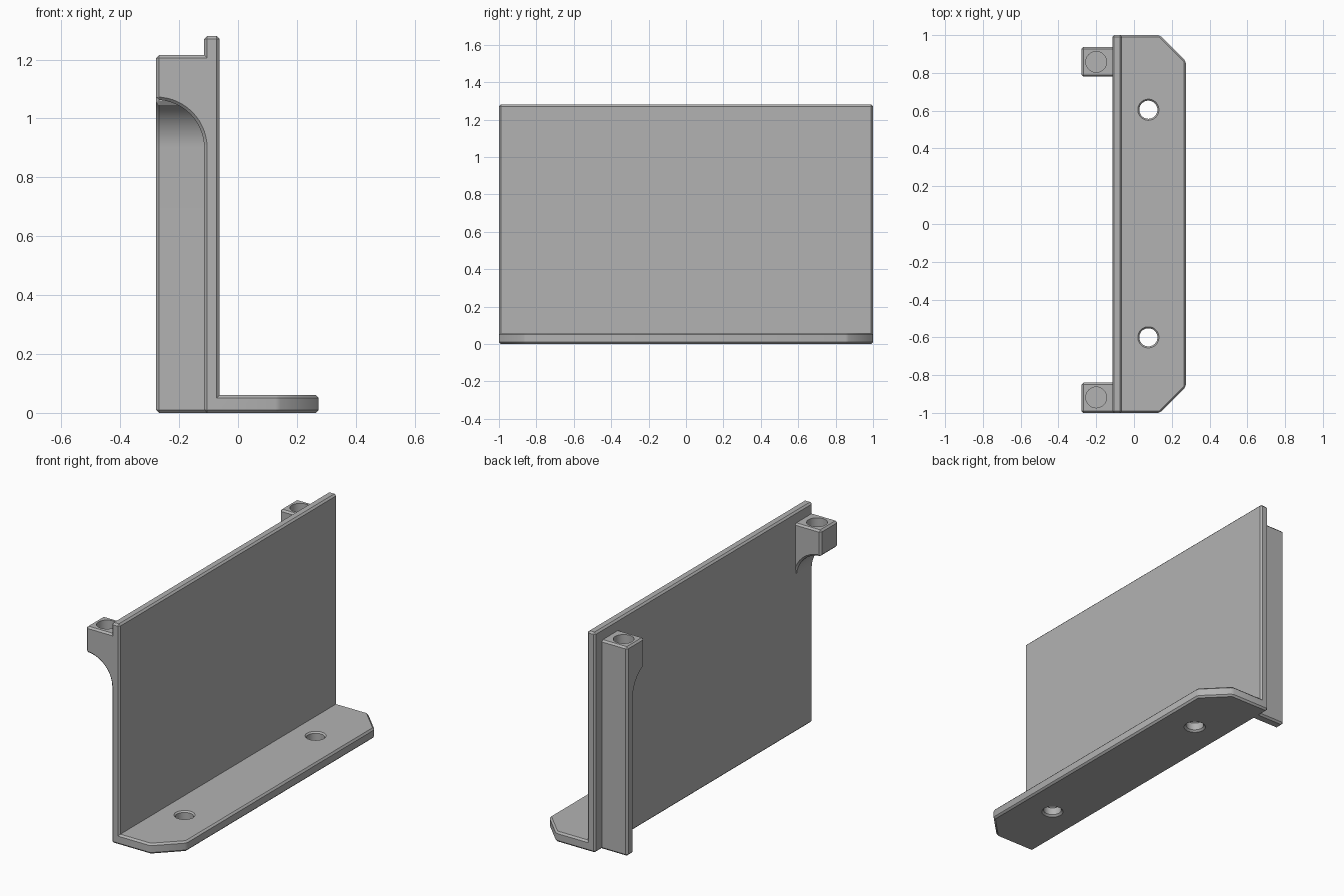
import bpy, bmesh, math
from mathutils import Vector

if "Cube" in bpy.data.objects:
    bpy.data.objects.remove(bpy.data.objects["Cube"], do_unlink=True)

grey = bpy.data.materials.new("plain grey")
grey.use_nodes = True
COLOUR = (0.45, 0.45, 0.45, 1)
grey.diffuse_color = COLOUR
grey.node_tree.nodes["Principled BSDF"].inputs["Base Color"].default_value = COLOUR

CHAMFER = 0.01
SEGMENTS = 48


def add_object(name, bm):
    bmesh.ops.recalc_face_normals(bm, faces=bm.faces)
    mesh = bpy.data.meshes.new(name)
    bm.to_mesh(mesh)
    bm.free()
    mesh.materials.append(grey)
    obj = bpy.data.objects.new(name, mesh)
    bpy.context.collection.objects.link(obj)
    return obj


def extrude(points, offset):
    """Extrude a closed outline of 3D points along an offset."""
    bm = bmesh.new()
    face = bm.faces.new([bm.verts.new(p) for p in points])
    moved = bmesh.ops.extrude_face_region(bm, geom=[face], use_keep_orig=True)
    verts = [v for v in moved["geom"] if isinstance(v, bmesh.types.BMVert)]
    bmesh.ops.translate(bm, verts=verts, vec=offset)
    bmesh.ops.recalc_face_normals(bm, faces=bm.faces)
    return bm


def bevel(bm, edges, width):
    bmesh.ops.bevel(bm, geom=edges, offset=width, segments=1,
                    profile=0.5, affect="EDGES", clamp_overlap=True)


def chamfer_outer_edges(bm):
    bevel(bm, [e for e in bm.edges if e.calc_face_angle_signed(0) > 0.5], CHAMFER)


def quarter_arc(a, b, radius, start, end, steps=14):
    angles = [start + (end - start) * i / steps for i in range(steps + 1)]
    return [(a + radius * math.cos(t), b + radius * math.sin(t)) for t in angles]


def drill(obj, x, y, rings):
    """Cut a round hole whose (radius, height) rings run from bottom to top."""
    bm = bmesh.new()
    loops = []
    for radius, z in rings:
        loops.append([bm.verts.new((x + radius * math.cos(math.tau * i / SEGMENTS),
                                    y + radius * math.sin(math.tau * i / SEGMENTS), z))
                      for i in range(SEGMENTS)])
    bm.faces.new(loops[0])
    bm.faces.new(loops[-1])
    for low, high in zip(loops, loops[1:]):
        for i in range(SEGMENTS):
            j = (i + 1) % SEGMENTS
            bm.faces.new((low[i], low[j], high[j], high[i]))
    cutter = add_object("hole_cutter", bm)
    cutter.hide_render = True
    mod = obj.modifiers.new("hole", "BOOLEAN")
    mod.operation = "DIFFERENCE"
    mod.solver = "EXACT"
    mod.object = cutter
    bpy.context.view_layer.objects.active = obj
    bpy.ops.object.modifier_apply(modifier=mod.name)
    bpy.data.objects.remove(cutter, do_unlink=True)


# Main dimensions
OUTER, BACK, FACE, TOE = -0.278, -0.115, -0.063, 0.274
PLATE_TOP, POST_TOP, FOOT = 1.28, 1.215, 0.06
EMBED = -0.085
ARC_Z, ARC_R = 0.9, 0.163

# Upright plate with its foot flange, one L-shaped section
section = [(BACK, 0), (TOE, 0), (TOE, FOOT), (FACE, FOOT),
           (FACE, PLATE_TOP), (BACK, PLATE_TOP)]
bm = extrude([(x, -1, z) for x, z in section], Vector((0, 2, 0)))
corners = [e for e in bm.edges
           if all(abs(v.co.x - TOE) < 1e-4 for v in e.verts)
           and abs(e.verts[0].co.z - e.verts[1].co.z) > 0.01]
bevel(bm, corners, 0.137)
chamfer_outer_edges(bm)
bracket = add_object("plate_and_foot", bm)
for y in (-0.6, 0.605):
    drill(bracket, 0.076, y, [(0.068, -0.01), (0.048, 0.01),
                              (0.048, FOOT - 0.008), (0.066, FOOT + 0.01)])

# Front socket block, arched underneath
arc = quarter_arc(OUTER, ARC_Z, BACK - OUTER, 0, math.pi / 2)
outline = [(OUTER, POST_TOP), (EMBED, POST_TOP), (EMBED, ARC_Z)] + arc
bm = extrude([(x, -1, z) for x, z in outline], Vector((0, 0.16, 0)))
chamfer_outer_edges(bm)
front_block = add_object("front_socket_block", bm)

# Rear post: a thin wall that curves out to a socket at the top
INNER, WALL, REAR = 0.78, 0.878, 0.937
start_angle = math.acos((INNER - (WALL - ARC_R)) / ARC_R)
arc = quarter_arc(WALL - ARC_R, ARC_Z, ARC_R, start_angle, 0)
outline = [(REAR, 0), (REAR, POST_TOP), (INNER, POST_TOP)] + arc + [(WALL, 0)]
bm = extrude([(OUTER, y, z) for y, z in outline], Vector((EMBED - OUTER, 0, 0)))
chamfer_outer_edges(bm)
rear_post = add_object("rear_socket_post", bm)

# Blind sockets in both tops
for post, y in ((front_block, -0.918), (rear_post, 0.858)):
    drill(post, -0.2, y, [(0.055, POST_TOP - 0.11), (0.055, POST_TOP + 0.02)])

# Smooth curved walls, crisp edges elsewhere
for obj in (bracket, front_block, rear_post):
    bpy.ops.object.select_all(action="DESELECT")
    obj.select_set(True)
    bpy.context.view_layer.objects.active = obj
    bpy.ops.object.shade_smooth_by_angle(angle=math.radians(25))
